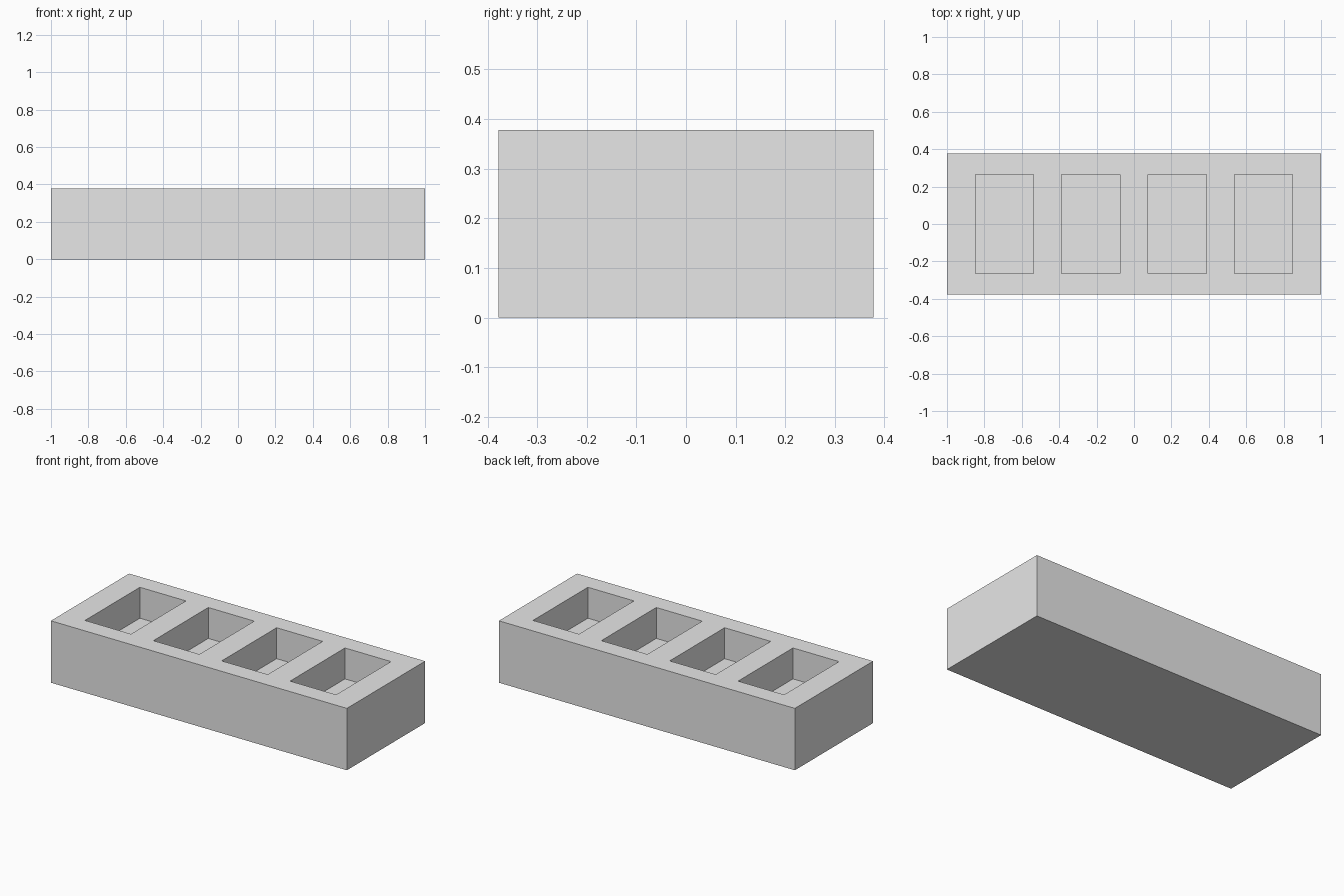
import bpy
import bmesh

cube = bpy.data.objects.get("Cube")
if cube:
    bpy.data.objects.remove(cube, do_unlink=True)

LENGTH, WIDTH, HEIGHT = 2.0, 0.755, 0.378
POCKET_X, POCKET_Y, POCKET_DEPTH = 0.311, 0.53, 0.189
PITCH, COUNT = 0.462, 4

# Single grey material
grey = bpy.data.materials.new("light grey")
grey.use_nodes = True
colour = (0.8, 0.8, 0.8, 1.0)
grey.diffuse_color = colour
grey.node_tree.nodes["Principled BSDF"].inputs["Base Color"].default_value = colour

# Grid lines: block ends plus both edges of every pocket
centres = [(i - (COUNT - 1) / 2) * PITCH for i in range(COUNT)]
xs = [-LENGTH / 2, LENGTH / 2]
for c in centres:
    xs += [c - POCKET_X / 2, c + POCKET_X / 2]
xs.sort()
ys = [-WIDTH / 2, -POCKET_Y / 2, POCKET_Y / 2, WIDTH / 2]

# Top sheet as a grid of faces
bm = bmesh.new()
grid = [[bm.verts.new((x, y, HEIGHT)) for y in ys] for x in xs]
pockets = []
for i in range(len(xs) - 1):
    for j in range(len(ys) - 1):
        face = bm.faces.new((grid[i][j], grid[i + 1][j],
                             grid[i + 1][j + 1], grid[i][j + 1]))
        if j == 1 and i % 2 == 1:
            pockets.append(face)

# Outer walls and closed base
rim = [e for e in bm.edges if e.is_boundary]
walls = bmesh.ops.extrude_edge_only(bm, edges=rim)["geom"]
for v in walls:
    if isinstance(v, bmesh.types.BMVert):
        v.co.z = 0
bmesh.ops.holes_fill(bm, edges=[e for e in bm.edges if e.is_boundary], sides=0)

# Sink the pockets into the top
for face in pockets:
    new = bmesh.ops.extrude_discrete_faces(bm, faces=[face])["faces"]
    bmesh.ops.translate(bm, verts=new[0].verts, vec=(0, 0, -POCKET_DEPTH))

# Merge flat faces and tidy the normals
bmesh.ops.recalc_face_normals(bm, faces=bm.faces)
mesh = bpy.data.meshes.new("pocketed_block")
bm.to_mesh(mesh)
bm.free()
mesh.materials.append(grey)
block = bpy.data.objects.new("pocketed_block", mesh)
bpy.context.collection.objects.link(block)
